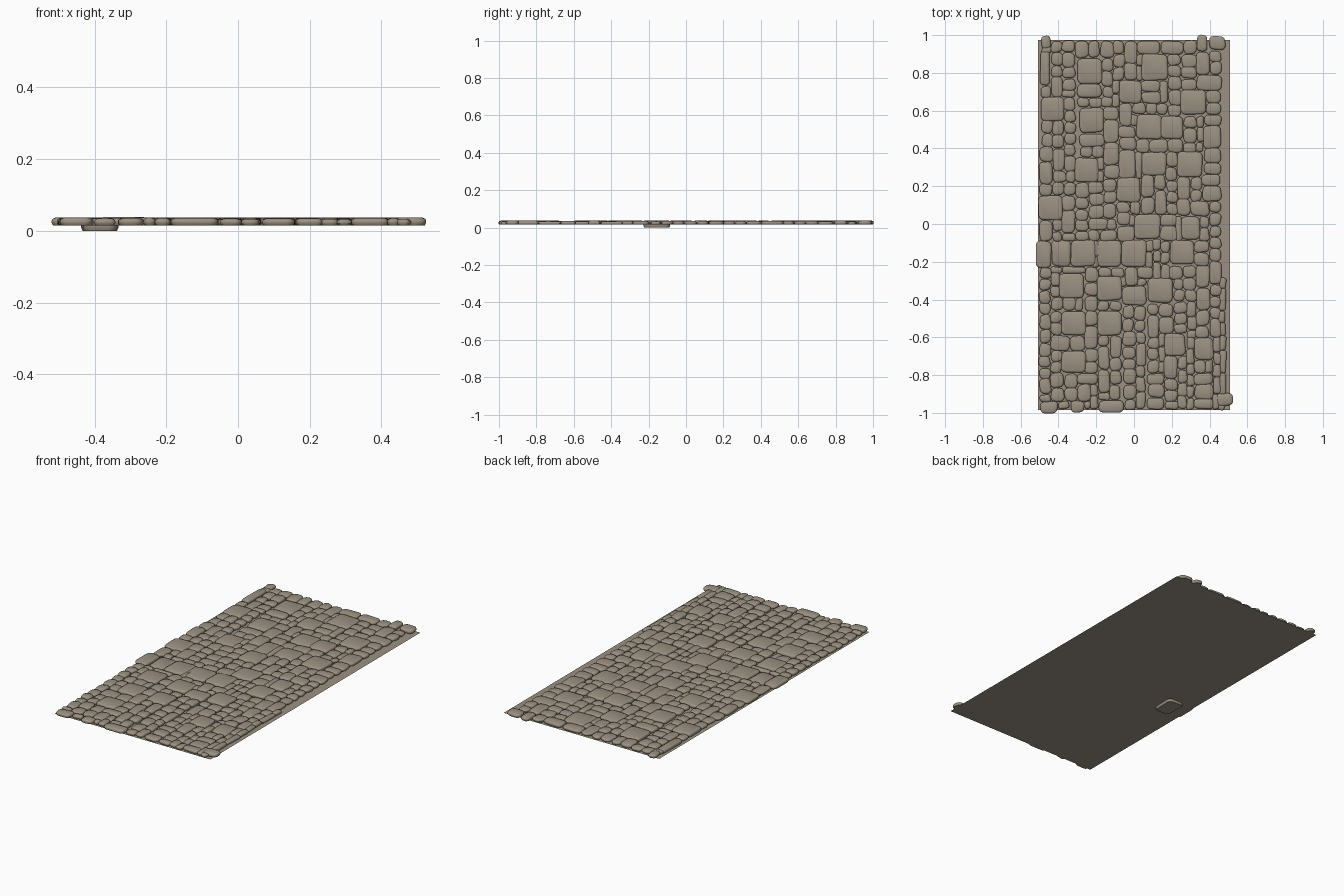
import bpy, bmesh, math, random

if "Cube" in bpy.data.objects:
    bpy.data.objects.remove(bpy.data.objects["Cube"])

random.seed(7)
CELL = 0.01
X0, Y0, NX, NY = -0.50, -0.98, 98, 195      # paved area as a fine grid


def material(name, rgb):
    m = bpy.data.materials.new(name)
    m.diffuse_color = (*rgb, 1)
    m.use_nodes = True
    m.node_tree.nodes["Principled BSDF"].inputs["Base Color"].default_value = m.diffuse_color
    return m


stone_mat = material("warm grey stone", (0.33, 0.285, 0.225))

# large paving stones: centre x, centre y, width, depth
BIG = [
    (-.233, .81, .13, .13), (.11, .83, .14, .14), (.315, .645, .135, .125), (-.43, .61, .125, .125),
    (.08, .515, .135, .13), (-.225, .55, .13, .13), (-.25, .285, .13, .13), (.295, .315, .135, .135),
    (.105, .32, .13, .12), (-.44, .085, .13, .13), (-.27, -.155, .13, .14), (-.13, -.155, .13, .14),
    (.07, -.015, .14, .13), (.0, -.155, .13, .14), (-.33, -.325, .13, .13), (-.13, -.34, .13, .13),
    (.14, -.35, .13, .13), (-.32, -.525, .13, .13), (-.13, -.525, .13, .13), (-.32, -.73, .13, .11),
    (.215, -.64, .11, .12), (.37, -.66, .10, .12), (-.02, .70, .12, .12), (-.03, .18, .125, .13),
    (.0, -.38, .13, .10), (.255, -.15, .13, .13), (.30, -.02, .10, .12), (.20, .51, .12, .12),
]
# stones that stick out over the border
EDGE = [
    (-.465, .963, .05, .07), (-.47, .825, .05, .18), (.36, .957, .055, .086), (.44, .958, .085, .07),
    (-.45, -.97, .09, .06), (.48, -.93, .085, .065), (-.30, -.967, .07, .06), (-.12, -.965, .135, .065),
    (-.48, -.16, .085, .14),
]
SUNK = (-.385, -.155, .10, .14)              # the one stone that pokes through underneath


def add_stone(bm, cx, cy, w, d, z0, z1):
    """Rounded paving stone: lofted rounded-rectangle rings with a softened top rim."""
    t = z1 - z0
    rad = min(0.024, 0.36 * min(w, d))
    skew = [(random.uniform(-.003, .003), random.uniform(-.003, .003)) for _ in range(4)]
    rings = []
    for inset, z in ((.004, z0), (0, z0 + .3 * t), (0, z0 + .62 * t), (.003, z0 + .85 * t), (.010, z1)):
        hw, hd = w / 2 - inset, d / 2 - inset
        r = max(rad - inset * .5, .004)
        r = min(r, hw, hd)
        ring = []
        for q, (sx, sy) in enumerate(((1, 1), (-1, 1), (-1, -1), (1, -1))):
            for k in range(4):
                a = math.pi / 2 * (q + k / 3)
                ring.append(bm.verts.new((cx + sx * (hw - r) + r * math.cos(a) + skew[q][0],
                                          cy + sy * (hd - r) + r * math.sin(a) + skew[q][1], z)))
        rings.append(ring)
    n = len(rings[0])
    for lo, hi in zip(rings, rings[1:]):
        for i in range(n):
            bm.faces.new((lo[i], lo[(i + 1) % n], hi[(i + 1) % n], hi[i]))
    bm.faces.new(rings[-1])
    bm.faces.new(rings[0][::-1])


def make_object(name, bm):
    mesh = bpy.data.meshes.new(name)
    bm.to_mesh(mesh)
    bm.free()
    mesh.materials.append(stone_mat)
    ob = bpy.data.objects.new(name, mesh)
    bpy.context.collection.objects.link(ob)
    bpy.ops.object.select_all(action='DESELECT')
    ob.select_set(True)
    bpy.context.view_layer.objects.active = ob
    return ob


# occupancy grid: the listed stones first
used = [[False] * NX for _ in range(NY)]


def mark(cx, cy, w, d):
    for j in range(NY):
        for i in range(NX):
            x, y = X0 + (i + .5) * CELL, Y0 + (j + .5) * CELL
            if abs(x - cx) < w / 2 and abs(y - cy) < d / 2:
                used[j][i] = True


# large, border and sunken stones
bm = bmesh.new()
for s in BIG + EDGE:
    mark(*s)
    add_stone(bm, *s, 0.0155, 0.036 + random.uniform(-.0015, .002))
mark(*SUNK)
add_stone(bm, *SUNK, 0.0, 0.031)
make_object("large_stones", bm)
bpy.ops.object.shade_smooth_by_angle(angle=math.radians(40))

# small stones fill what is left, row by row
SIZES = [(6, 7), (7, 6), (12, 7), (7, 12), (6, 6), (7, 8), (10, 6)]
bm = bmesh.new()
for j in range(NY - 1, -1, -1):
    # right border is straight but steps out towards the front
    limit = NX if j < 70 else NX - 2
    for i in range(limit):
        if used[j][i]:
            continue
        run = 0
        while i + run < limit and not used[j][i + run] and run < 18:
            run += 1
        w, d = random.choice(SIZES)
        if run - w < 4:
            w = run if run <= 10 or run < w + 4 else w
        drop = 0
        while drop < 18 and j - drop >= 0 and not any(used[j - drop][i:i + w]):
            drop += 1
        if drop - d < 4:
            d = drop
        for b in range(d):
            for a in range(w):
                used[j - b][i + a] = True
        if min(w, d) < 2:
            continue
        cx, cy = X0 + (i + w / 2) * CELL, Y0 + (j + 1 - d / 2) * CELL
        add_stone(bm, cx + random.uniform(-.003, .003), cy + random.uniform(-.003, .003),
                  max(w * CELL, .034), max(d * CELL, .034),
                  0.0155, 0.034 + random.uniform(-.002, .003))
make_object("small_stones", bm)
bpy.ops.object.shade_smooth_by_angle(angle=math.radians(40))

# thin ground sheet under the paving
bm = bmesh.new()
bm.faces.new([bm.verts.new((x, y, 0.0145)) for x, y in
              ((-.508, -.985), (.508, -.985), (.508, .975), (-.508, .975))])
make_object("ground_sheet", bm)
